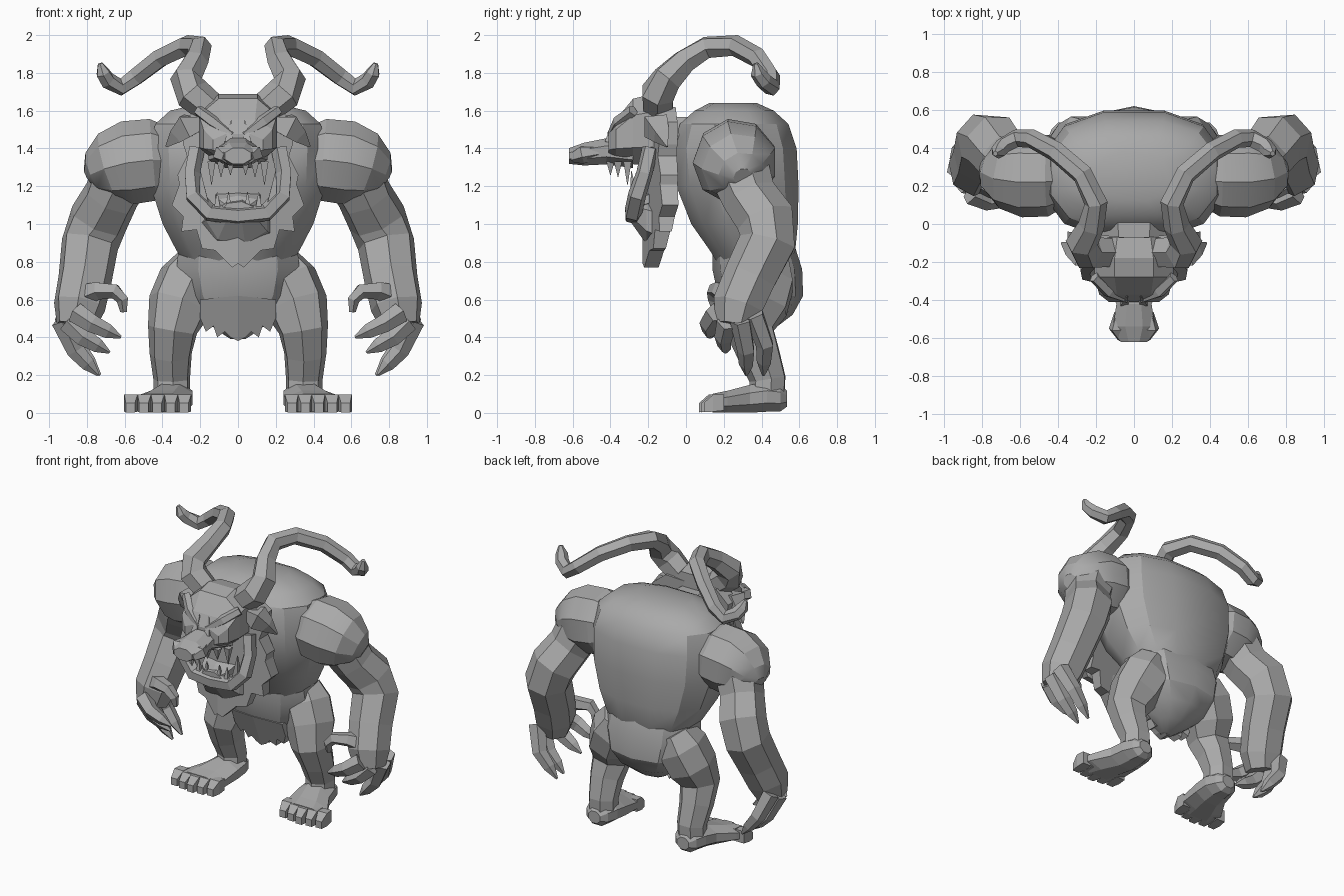
import bpy, bmesh, math
from mathutils import Vector as V

grey = bpy.data.materials.new("stone_grey")
grey.diffuse_color = (0.40, 0.40, 0.40, 1)


def finish(name, bm, mirror=False, smooth=0):
    bmesh.ops.recalc_face_normals(bm, faces=bm.faces)
    me = bpy.data.meshes.new(name)
    bm.to_mesh(me)
    bm.free()
    me.materials.append(grey)
    ob = bpy.data.objects.new(name, me)
    bpy.context.collection.objects.link(ob)
    if mirror:
        ob.modifiers.new("mirror", "MIRROR")
    if smooth:
        bpy.ops.object.select_all(action='DESELECT')
        ob.select_set(True)
        bpy.context.view_layer.objects.active = ob
        bpy.ops.object.shade_smooth_by_angle(angle=math.radians(smooth))
    return ob


def loft(name, rings, sides, mirror=False, smooth=0, p=1.0):
    """Skin a list of (centre, u, v) rings and cap the ends; p < 1 makes rings boxier."""
    bm = bmesh.new()
    loops = []

    def sq(t):
        return math.copysign(abs(t) ** p, t)
    for c, u, v in rings:
        loops.append([bm.verts.new(c + u * sq(math.cos(a)) + v * sq(math.sin(a)))
                      for a in (math.tau * (i + 0.5) / sides for i in range(sides))])
    for a, b in zip(loops, loops[1:]):
        for i in range(sides):
            j = (i + 1) % sides
            bm.faces.new((a[i], a[j], b[j], b[i]))
    bm.faces.new(loops[0])
    bm.faces.new(loops[-1])
    return finish(name, bm, mirror, smooth)


def tube(name, pts, sides=6, mirror=True, smooth=0):
    """Tapered limb along points (x, y, z, radius)."""
    P = [V(p[:3]) for p in pts]
    rings, u = [], None
    for i, p in enumerate(P):
        t = (P[min(i + 1, len(P) - 1)] - P[max(i - 1, 0)]).normalized()
        if u is None:
            u = min((V((0, 1, 0)), V((1, 0, 0)), V((0, 0, 1))), key=lambda a: abs(a.dot(t)))
        u = (u - t * u.dot(t)).normalized()
        rings.append((p, u * pts[i][3], t.cross(u) * pts[i][3]))
    return loft(name, rings, sides, mirror, smooth)


def stack(name, rows, sides, smooth=0, p=0.8):
    """Horizontal rings: (z, front y, back y, radius x)."""
    return loft(name, [(V((0, (f + b) / 2, z)), V((rx, 0, 0)), V((0, (b - f) / 2, 0)))
                       for z, f, b, rx in rows], sides, False, smooth, p)


def along_y(name, rows, sides, x0=0, mirror=False, p=1.0):
    """Upright rings: (y, centre z, radius x, radius z, x shift)."""
    return loft(name, [(V((x0 + r[4], r[0], r[1])), V((r[2], 0, 0)), V((0, 0, r[3])))
                       for r in rows], sides, mirror, 0, p)


def plate(name, outline, front, back):
    """Mirrored slab from a half outline (x, z); front and back give y."""
    bm = bmesh.new()
    f = [bm.verts.new((x, front(x, z), z)) for x, z in outline]
    b = [bm.verts.new((x, back(x, z), z)) for x, z in outline]
    bm.faces.new(f)
    bm.faces.new(b)
    n = len(f)
    for i in range(n):
        j = (i + 1) % n
        if outline[i][0] or outline[j][0]:
            bm.faces.new((f[i], f[j], b[j], b[i]))
    return finish(name, bm, True)


def spike(name, base, tip, r, sides=4):
    return tube(name, [(*base, r), (*tip, r * 0.08)], sides)


# torso and hips
stack("torso", [(.78, .17, .55, .28), (.86, .12, .585, .335), (1.0, .02, .60, .41),
                (1.2, -.06, .605, .475), (1.4, -.08, .595, .485), (1.53, -.04, .55, .45),
                (1.60, .04, .47, .37), (1.64, .12, .38, .2)], 12, 32)
stack("hips", [(.87, .14, .58, .33), (.76, .14, .615, .34), (.62, .17, .62, .30),
               (.52, .21, .565, .22), (.44, .26, .46, .12), (.39, .29, .36, .04)], 10, 28, .9)

# jagged hem hanging from the front of the hips
plate("loincloth", [(0, .62), (.2, .6), (.2, .5), (.17, .43), (.13, .46),
                    (.11, .40), (.07, .43), (.04, .40), (0, .38)],
      lambda x, z: .165 + .18 * x + .4 * (.62 - z), lambda x, z: .24 + .18 * x + .4 * (.62 - z))

# legs
tube("leg", [(.20, .43, .80, .13), (.25, .41, .70, .175), (.31, .38, .57, .17),
             (.345, .34, .44, .135), (.355, .39, .31, .115), (.35, .435, .18, .10),
             (.35, .43, .06, .1)], 7)
along_y("foot", [(.535, .075, .05, .045, 0), (.50, .08, .09, .078, 0), (.43, .085, .118, .085, 0),
                 (.34, .075, .13, .08, .01), (.22, .06, .165, .062, .05),
                 (.14, .052, .185, .053, .07)], 8, .35, True)
for i in range(5):
    x = .28 + .071 * i
    y = .07 + .012 * abs(i - 2)
    along_y("toe", [(.2, .055, .045, .06, 0), (y + .05, .052, .05, .064, .003),
                    (y, .028, .034, .035, .006)], 4, x, True)

# arms: shoulder ball running into the forearm
tube("shoulder", [(.40, .26, 1.34, .19), (.45, .26, 1.34, .22), (.58, .26, 1.325, .225),
                  (.68, .27, 1.30, .19), (.755, .29, 1.27, .12), (.79, .30, 1.25, .05)],
     9, True, 25)
tube("arm", [(.60, .28, 1.3, .17), (.675, .34, 1.14, .15), (.74, .425, 1.02, .16),
             (.785, .435, .90, .155), (.81, .345, .72, .145), (.84, .28, .57, .14),
             (.86, .26, .46, .105)], 7)

# hands: four clawed fingers and a hooked thumb
fingers = [((.92, .36, .52), (.86, .42, .36), (.73, .41, .20)),
           ((.935, .29, .49), (.86, .32, .33), (.74, .32, .20)),
           ((.90, .22, .48), (.82, .20, .40), (.68, .21, .32)),
           ((.86, .16, .53), (.77, .12, .47), (.62, .13, .40))]
for k, m, t in fingers:
    tube("finger", [(*k, .058), (*m, .05), (*V(m).lerp(V(t), .55), .04), (*t, .008)], 5)
tube("thumb", [(.82, .24, .62, .07), (.74, .18, .65, .05), (.65, .15, .645, .042),
               (.61, .15, .60, .034), (.605, .16, .535, .018)], 5)

# curling horns
tube("horn", [(.13, -.15, 1.60, .085), (.24, -.15, 1.69, .095), (.275, -.10, 1.77, .085),
              (.225, -.01, 1.86, .07), (.20, .11, 1.935, .062), (.27, .26, 1.945, .057),
              (.41, .38, 1.88, .054), (.54, .45, 1.78, .05), (.62, .45, 1.725, .048),
              (.69, .41, 1.76, .045), (.715, .38, 1.80, .04), (.73, .37, 1.85, .014)], 6)

# head: neck, skull, snout
along_y("neck", [(.15, 1.38, .25, .2, 0), (-.12, 1.40, .2, .18, 0)], 8)
along_y("skull", [(-.07, 1.48, .19, .2, 0), (-.18, 1.5, .22, .2, 0), (-.28, 1.49, .22, .185, 0),
                  (-.37, 1.45, .195, .11, 0), (-.41, 1.42, .14, .06, 0)], 8, p=.8)
along_y("snout", [(-.28, 1.37, .17, .08, 0), (-.42, 1.385, .10, .075, 0),
                  (-.54, 1.37, .12, .065, 0), (-.62, 1.36, .075, .045, 0)], 8)

# angry brows, eyes, nose wrinkles, ears
tube("brow", [(.21, -.28, 1.60, .03), (.13, -.355, 1.54, .035), (.03, -.40, 1.47, .02)], 5)
tube("eye", [(.15, -.365, 1.475, .022), (.09, -.385, 1.455, .02)], 5)
spike("nose_wrinkle", (.05, -.41, 1.43), (.035, -.38, 1.55), .03)
tube("nostril", [(.07, -.47, 1.38, .035), (.085, -.55, 1.37, .05), (.06, -.6, 1.35, .03)], 5)
tube("ear", [(.20, -.16, 1.53, .05), (.27, -.16, 1.52, .085), (.32, -.13, 1.47, .055),
             (.38, -.1, 1.41, .006)], 4)

# shaggy mane and beard behind the mouth, thinning towards the tips
plate("mane", [(0, 1.6), (.2, 1.62), (.30, 1.54), (.29, 1.42), (.27, 1.36), (.32, 1.26),
               (.31, 1.21), (.35, 1.1), (.29, 1.04), (.30, .96), (.22, .97), (.19, .87),
               (.12, .86), (.03, .77), (0, .79)],
      lambda x, z: -.23 + .3 * x, lambda x, z: -.075 - .22 * max(0, 1.1 - z) + .1 * x)
along_y("beard", [(-.12, .99, .22, .14, 0), (-.21, 1.02, .17, .13, 0), (-.30, 1.07, .09, .05, 0)], 7)

# open lower jaw as a U-shaped lip, with tongue and teeth
jaw = [(.22, -.19, 1.40, .045), (.245, -.22, 1.27, .045), (.235, -.26, 1.15, .05),
       (.15, -.28, 1.06, .05), (0, -.28, 1.045, .05)]
tube("jaw", jaw + [(-x, y, z, r) for x, y, z, r in jaw[-2::-1]], 5, False)
along_y("tongue", [(-.15, 1.15, .15, .05, 0), (-.26, 1.11, .12, .04, 0), (-.29, 1.09, .07, .02, 0)], 6)
spike("tusk", (.18, -.27, 1.11), (.20, -.29, 1.28), .035)
for x in (.05, .11):
    spike("lower_tooth", (x, -.28, 1.08), (x, -.28, 1.17), .025)
for x, y, l in ((.14, -.31, .12), (.09, -.36, .08), (.04, -.40, .07)):
    spike("upper_tooth", (x, y, 1.33), (x, y, 1.33 - l), .03)
